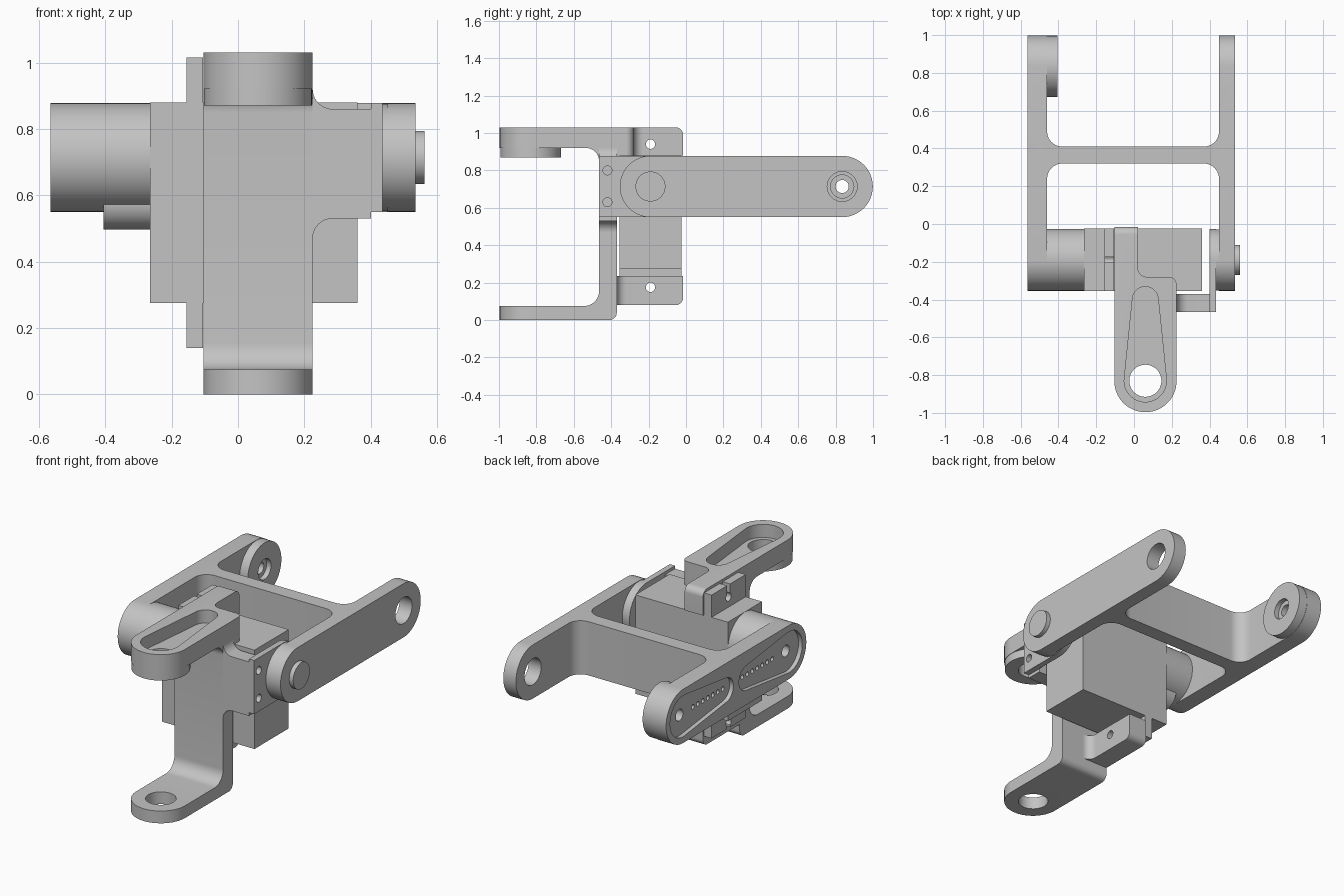
import bpy, bmesh
from math import pi, sin, cos, tan, acos, atan2, hypot
from mathutils import Vector

cube = bpy.data.objects.get("Cube")
if cube:
    bpy.data.objects.remove(cube)

grey = bpy.data.materials.new("plain grey")
grey.use_nodes = True
tone = (0.55, 0.55, 0.55, 1)
grey.diffuse_color = tone
grey.node_tree.nodes["Principled BSDF"].inputs["Base Color"].default_value = tone


def rounded(corners, steps=10):
    """Polygon outline; a corner with a third value is filleted by that radius."""
    out = []
    for i, c in enumerate(corners):
        p = Vector(c[:2])
        if len(c) < 3:
            out.append(p)
            continue
        a = (Vector(corners[i - 1][:2]) - p).normalized()
        b = (Vector(corners[(i + 1) % len(corners)][:2]) - p).normalized()
        half = a.angle(b) / 2
        mid = p + (a + b).normalized() * c[2] / sin(half)
        s = p + a * c[2] / tan(half) - mid
        e = p + b * c[2] / tan(half) - mid
        start = atan2(s.y, s.x)
        sweep = (atan2(e.y, e.x) - start + pi) % (2 * pi) - pi
        out += [mid + c[2] * Vector((cos(start + sweep * k / steps), sin(start + sweep * k / steps)))
                for k in range(steps + 1)]
    return out


def drop(c1, r1, c2, r2, steps=24):
    """Outline of two circles joined by tangents."""
    th = atan2(c2[1] - c1[1], c2[0] - c1[0])
    al = acos((r1 - r2) / hypot(c2[0] - c1[0], c2[1] - c1[1]))
    out = []
    for c, r, a0, a1 in ((c1, r1, th + al, th + 2 * pi - al), (c2, r2, th - al, th + al)):
        for k in range(steps + 1):
            a = a0 + (a1 - a0) * k / steps
            out.append(Vector((c[0] + r * cos(a), c[1] + r * sin(a))))
    return out


def circle(c, r, n=48):
    return [Vector((c[0] + r * cos(2 * pi * k / n), c[1] + r * sin(2 * pi * k / n))) for k in range(n)]


def rect(a0, a1, b0, b1):
    return rounded([(a0, b0), (a1, b0), (a1, b1), (a0, b1)])


def prism(name, axis, outline, lo, hi):
    """Extrude an outline along one axis."""
    place = {"x": lambda p, h: (h, p[0], p[1]),
             "y": lambda p, h: (p[0], h, p[1]),
             "z": lambda p, h: (p[0], p[1], h)}[axis]
    pts = []
    for p in outline:
        if not pts or (p - pts[-1]).length > 1e-4:
            pts.append(p)
    if (pts[0] - pts[-1]).length < 1e-4:
        pts.pop()
    bm = bmesh.new()
    rings = [[bm.verts.new(place(p, h)) for p in pts] for h in (lo, hi)]
    for ring in rings:
        bm.faces.new(ring)
    for i in range(len(pts)):
        j = (i + 1) % len(pts)
        bm.faces.new((rings[0][i], rings[0][j], rings[1][j], rings[1][i]))
    bmesh.ops.recalc_face_normals(bm, faces=bm.faces)
    mesh = bpy.data.meshes.new(name)
    bm.to_mesh(mesh)
    bm.free()
    mesh.materials.append(grey)
    ob = bpy.data.objects.new(name, mesh)
    bpy.context.collection.objects.link(ob)
    return ob


def select(ob):
    bpy.ops.object.select_all(action="DESELECT")
    ob.select_set(True)
    bpy.context.view_layer.objects.active = ob


def combine(ob, mode, axis, outline, lo, hi):
    """Apply a boolean with a temporary prism."""
    tool = prism("cutter", axis, outline, lo, hi)
    tool.hide_render = True
    mod = ob.modifiers.new("cut", "BOOLEAN")
    mod.operation, mod.object, mod.solver = mode, tool, "EXACT"
    select(ob)
    bpy.ops.object.modifier_apply(modifier="cut")
    bpy.data.objects.remove(tool)


def cut(ob, axis, outline, lo, hi):
    combine(ob, "DIFFERENCE", axis, outline, lo, hi)


PIVOT, FAR = (-0.19, 0.714), (0.835, 0.714)   # y, z of the frame's two axes
TIP = (0.06, -0.83)                           # x, y of the bracket's axis
R = 0.164

# H-shaped frame with rounded arm ends
frame = prism("arm_frame", "z", rounded([
    (-0.565, -0.4), (-0.46, -0.4), (-0.46, 0.32, 0.08), (0.45, 0.32, 0.08), (0.45, -0.4), (0.535, -0.4),
    (0.535, 1.05), (0.45, 1.05), (0.45, 0.41, 0.08), (-0.46, 0.41, 0.08), (-0.46, 1.05), (-0.565, 1.05)]),
    0.5, 0.95)
combine(frame, "INTERSECT", "x", drop(PIVOT, R, FAR, R), -0.8, 0.8)
combine(frame, "UNION", "x", circle(FAR, R - 0.002), -0.48, -0.405)
cut(frame, "x", circle(FAR, 0.08), 0.3, 0.7)
cut(frame, "x", circle(FAR, 0.062), -0.435, -0.3)

# Horn pockets and their screw holes in the outer face
for centre, way in ((FAR, -1), (PIVOT, 1)):
    cut(frame, "x", drop(centre, 0.125, (centre[0] + way * 0.41, centre[1]), 0.075), -0.7, -0.54)
    cut(frame, "x", circle(centre, 0.035), -0.7, -0.3)
    for k in range(7):
        cut(frame, "x", circle((centre[0] + way * (0.13 + 0.048 * k), centre[1]), 0.014, 12), -0.6, -0.48)

# Bracket: C-shaped side profile trimmed by its plan outline
bracket = prism("front_bracket", "x", rounded([
    (-1.05, 0), (-0.37, 0, 0.04), (-0.37, 0.88), (-0.015, 0.88), (-0.015, 1.03, 0.04), (-1.05, 1.03),
    (-1.05, 0.92), (-0.465, 0.92, 0.07), (-0.465, 0.075, 0.08), (-1.05, 0.075)]), -0.3, 0.4)
combine(bracket, "INTERSECT", "z", rounded([
    (-0.104, -0.996, 0.164), (0.225, -0.996, 0.164), (0.225, -0.28, 0.04), (0.02, -0.28, 0.05),
    (0.02, 0.1), (-0.104, 0.1)], 20), -0.2, 1.3)
combine(bracket, "UNION", "z", circle(TIP, R - 0.001), 0.87, 0.95)
cut(bracket, "z", drop(TIP, 0.112, (0.06, -0.4), 0.068), 0.95, 1.2)
cut(bracket, "z", circle(TIP, 0.085), -0.2, 1.2)

# Lower fixing tab
tab = prism("lower_tab", "z", rounded([
    (-0.104, -0.375), (0.08, -0.375), (0.08, -0.37), (0.02, -0.37, 0.05), (0.02, -0.015), (-0.104, -0.015)]),
    0.08, 0.235)
combine(tab, "INTERSECT", "x", rounded([
    (-0.5, 0), (-0.5, 0.5), (-0.015, 0.5), (-0.015, 0.08, 0.04), (-0.4, 0.08), (-0.4, 0)]), -0.3, 0.3)

# Side wing and pivot holder
wing = prism("side_wing", "y", rounded([
    (0.224, 0.93), (0.225, 0.93), (0.225, 0.86, 0.06), (0.4, 0.86), (0.4, 0.53), (0.225, 0.53, 0.06),
    (0.225, 0.46), (0.224, 0.46)]), -0.465, -0.37)
holder = prism("pivot_holder", "x", rounded([
    (-0.465, 0.55), (-0.026, 0.55, R), (-0.026, 0.878, R), (-0.465, 0.878)], 20), 0.4, 0.435)
for z in (0.63, 0.8):
    cut(holder, "x", circle((-0.42, z), 0.024, 24), 0.3, 0.5)
    cut(wing, "x", circle((-0.42, z), 0.024, 24), 0.33, 0.5)
washer = prism("pivot_washer", "x", circle(PIVOT, R - 0.002), 0.435, 0.45)
pin = prism("pivot_pin", "x", circle(PIVOT, 0.08), 0.44, 0.562)

# Motor: body, output housing, small gear housing and slotted ears
body = prism("motor_body", "z", rect(-0.265, 0.36, -0.355, -0.025), 0.275, 0.879)
housing = prism("output_housing", "x", circle(PIVOT, R), -0.46, -0.265)
gear = prism("gear_housing", "x", circle((-0.19, 0.58), 0.083), -0.405, -0.265)
ears = prism("motor_ears", "z", rect(-0.155, -0.105, -0.355, -0.025), 0.14, 1.015)
for z, end in ((0.94, 1.1), (0.175, 0.05)):
    for part in (ears, bracket, tab):
        cut(part, "x", circle((-0.19, z), 0.025, 24), -0.3, 0.2)
    cut(ears, "x", rect(-0.204, -0.176, min(z, end), max(z, end)), -0.3, 0)

# Smooth the curved walls, keep edges sharp
for ob in (frame, bracket, tab, wing, holder, washer, pin, body, housing, gear, ears):
    select(ob)
    bpy.ops.object.shade_smooth_by_angle(angle=0.5)
